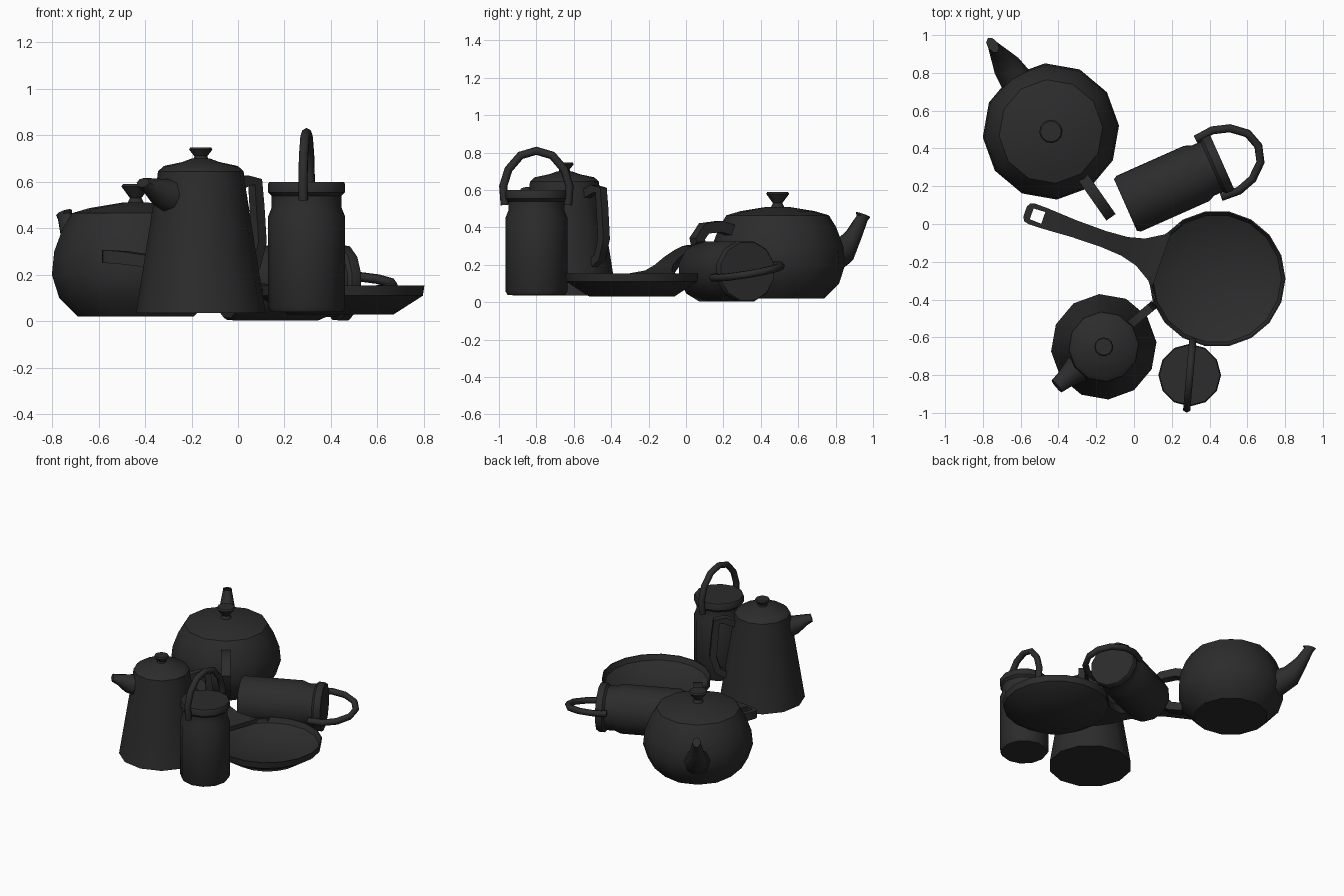
import bpy, bmesh, math
from math import sin, cos, pi, radians
from mathutils import Matrix, Vector

if "Cube" in bpy.data.objects:
    bpy.data.objects.remove(bpy.data.objects["Cube"])

iron = bpy.data.materials.new("dark_iron")
iron.diffuse_color = (.025, .025, .025, 1)
iron.use_nodes = True
iron.node_tree.nodes["Principled BSDF"].inputs["Base Color"].default_value = iron.diffuse_color


def finish(name, bm, matrix, angle=40):
    bmesh.ops.recalc_face_normals(bm, faces=bm.faces)
    me = bpy.data.meshes.new(name)
    bm.to_mesh(me)
    bm.free()
    me.shade_smooth()
    me.set_sharp_from_angle(angle=radians(angle))
    me.materials.append(iron)
    ob = bpy.data.objects.new(name, me)
    ob.matrix_world = matrix
    bpy.context.collection.objects.link(ob)
    return ob


def skin(bm, rings, caps=True):
    rings = [[bm.verts.new(p) for p in r] for r in rings]
    n = len(rings[0])
    for a, b in zip(rings, rings[1:]):
        for i in range(n):
            j = (i + 1) % n
            bm.faces.new((a[i], a[j], b[j], b[i]))
    if caps:
        bm.faces.new(rings[0][::-1])
        bm.faces.new(rings[-1])


def turned(name, profile, matrix, sides=12, phase=5):
    """Revolve an (r, z) profile, with flat end caps."""
    bm = bmesh.new()
    ang = [radians(phase) + 2 * pi * i / sides for i in range(sides)]
    skin(bm, [[(r * cos(a), r * sin(a), z) for a in ang] for r, z in profile])
    return finish(name, bm, matrix)


def tube(name, path, matrix, sides=8, turn=0.0, angle=50):
    """Sweep along (s, z, thickness, width) points in the local xz plane."""
    bm = bmesh.new()
    pts = [Vector((p[0], 0, p[1])) for p in path]
    rings = []
    for i, p in enumerate(pts):
        d = (pts[min(i + 1, len(pts) - 1)] - pts[max(i - 1, 0)]).normalized()
        n = Vector((-d.z, 0, d.x))
        t, w = path[i][2:]
        rings.append([p + n * t * cos(a) + Vector((0, w * sin(a), 0))
                      for a in (turn + 2 * pi * k / sides for k in range(sides))])
    skin(bm, rings)
    return finish(name, bm, matrix, angle)


def strap(name, path, half, matrix):
    q = half * math.sqrt(2)
    return tube(name, [(s, z, q, q) for s, z in path], matrix, 4, pi / 4)


def at(x, y, z=0, deg=0):
    return Matrix.Translation((x, y, z)) @ Matrix.Rotation(radians(deg), 4, 'Z')


# Round teapot with curved spout and loop handle
turned("teapot_body", [(.25, .02), (.33, .1), (.362, .2), (.352, .3), (.315, .4),
                       (.275, .465), (.2, .487), (.06, .51)], at(-.44, .49))
turned("teapot_knob", [(.04, .5), (.025, .53), (.062, .58), (.055, .59)], at(-.44, .49))
tube("teapot_spout", [(.3, .22, .1, .09), (.42, .27, .075, .075), (.49, .36, .045, .05),
                      (.545, .45, .035, .03), (.551, .468, .048, .028)],
     at(-.44, .49, 0, 124))
strap("teapot_handle", [(.29, .38), (.38, .405), (.48, .395), (.525, .34), (.5, .24),
                        (.42, .15), (.33, .13)], .03, at(-.44, .49, 0, -55))

# Tall tapered coffee pot
turned("coffee_pot_body", [(.28, .035), (.19, .6), (.185, .645), (.16, .668),
                           (.08, .685), (.04, .7)], at(-.16, -.65))
turned("coffee_pot_knob", [(.035, .69), (.028, .71), (.05, .738), (.045, .748)],
       at(-.16, -.65))
tube("coffee_pot_spout", [(.14, .535, .085, .09), (.22, .55, .065, .065),
                          (.28, .58, .038, .048), (.325, .596, .022, .042)],
     at(-.16, -.65, 0, 220))
strap("coffee_pot_handle", [(.17, .575), (.25, .605), (.305, .6), (.315, .5),
                            (.328, .34), (.295, .24), (.22, .2)], .023,
      at(-.16, -.65, 0, 40))


# Two matching canisters with bail handles, one upright and one tipped over
def canister(prefix, matrix):
    turned(prefix + "_body", [(.155, 0), (.166, .02), (.166, .41), (.15, .45), (.15, .5),
                              (.166, .515), (.166, .55), (.16, .56)], matrix)
    arc = [(.17, .48), (.178, .58), (.15, .67), (.085, .745)]
    path = arc + [(0, .77)] + [(-s, z) for s, z in reversed(arc)]
    tube(prefix + "_bail", [(s, z, .022, .022) for s, z in path], matrix, 6, 0, 70)


canister("upright_canister", at(.295, -.8, .04, 85))
axis = Vector((cos(radians(24)), sin(radians(24)), 0))
tilt = radians(11)
across = Vector((-axis.y * cos(tilt), axis.x * cos(tilt), sin(tilt)))
lying = Matrix((across, axis.cross(across), axis)).transposed().to_4x4()
canister("tipped_canister", Matrix.Translation((-.045, .1, .165)) @ lying)

# Frying pan dish
pan = at(.44, -.29)
turned("pan_dish", [(.23, .03), (.355, .11), (.362, .155), (.355, .155), (.34, .12),
                    (.22, .06)], pan, 18, 0)


# Pan handle: flared bar ending in a squared loop
def bar(bm, stations):
    skin(bm, [[(s, a, z), (s, b, z), (s, b, z - h), (s, a, z - h)]
              for s, a, b, z, h in stations])


bm = bmesh.new()
bar(bm, [(s, -w, w, z, h) for s, w, z, h in (
    (.31, .17, .152, .03), (.34, .13, .155, .05), (.43, .075, .17, .06),
    (.52, .052, .2, .055), (.64, .044, .24, .05), (.8, .046, .275, .05),
    (.975, .056, .3, .055))])
for k in (-1, 1):
    bar(bm, [(.975, k * .033, k * .056, .3, .055), (1.04, k * .03, k * .057, .305, .055)])
bar(bm, [(1.04, -.057, .057, .305, .055), (1.065, -.05, .05, .306, .055),
         (1.077, -.028, .028, .306, .055)])
# Flared wings hugging the rim
for k in (-1, 1):
    bar(bm, [(.275, k * .2, k * .235, .152, .03), (.31, k * .15, k * .17, .152, .03)])
finish("pan_handle", bm, at(.44, -.29, 0, 160.7), 30)
